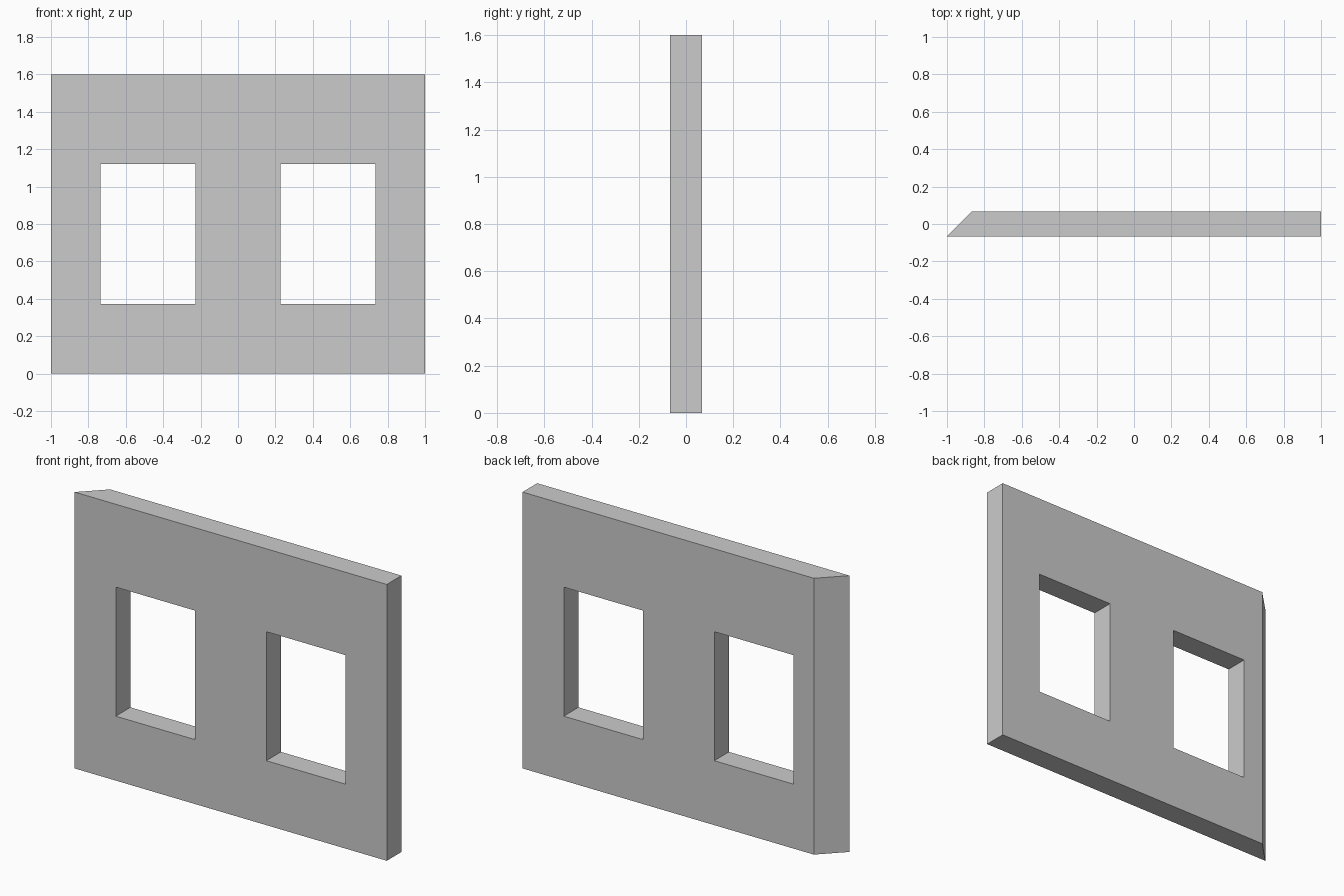
import bpy, bmesh

if "Cube" in bpy.data.objects:
    bpy.data.objects.remove(bpy.data.objects["Cube"])

HALF_T = 0.067          # half wall thickness
HEIGHT = 1.6
WIN_IN, WIN_OUT = 0.228, 0.736
SILL, HEAD = 0.373, 1.12


def prism(name, plan, z0, z1):
    """Extrude a plan outline (x, y) from z0 to z1."""
    bm = bmesh.new()
    base = bm.faces.new([bm.verts.new((x, y, z0)) for x, y in plan])
    top = bmesh.ops.extrude_face_region(bm, geom=[base])["geom"]
    verts = [g for g in top if isinstance(g, bmesh.types.BMVert)]
    bmesh.ops.translate(bm, verts=verts, vec=(0, 0, z1 - z0))
    bmesh.ops.recalc_face_normals(bm, faces=bm.faces)
    mesh = bpy.data.meshes.new(name)
    bm.to_mesh(mesh)
    bm.free()
    obj = bpy.data.objects.new(name, mesh)
    bpy.context.collection.objects.link(obj)
    return obj


# Wall panel with a 45 degree mitre at its left end
wall = prism("wall", [(-1, -HALF_T), (1, -HALF_T), (1, HALF_T),
                      (-1 + 2 * HALF_T, HALF_T)], 0, HEIGHT)

# Two window openings, mirrored about the centre
for side, name in ((-1, "left_window_cutter"), (1, "right_window_cutter")):
    a, b = sorted((side * WIN_IN, side * WIN_OUT))
    cutter = prism(name, [(a, -0.3), (b, -0.3), (b, 0.3), (a, 0.3)], SILL, HEAD)
    mod = wall.modifiers.new(name, 'BOOLEAN')
    mod.operation = 'DIFFERENCE'
    mod.solver = 'EXACT'
    mod.object = cutter
    bpy.context.view_layer.objects.active = wall
    bpy.ops.object.modifier_apply(modifier=mod.name)
    bpy.data.objects.remove(cutter)
